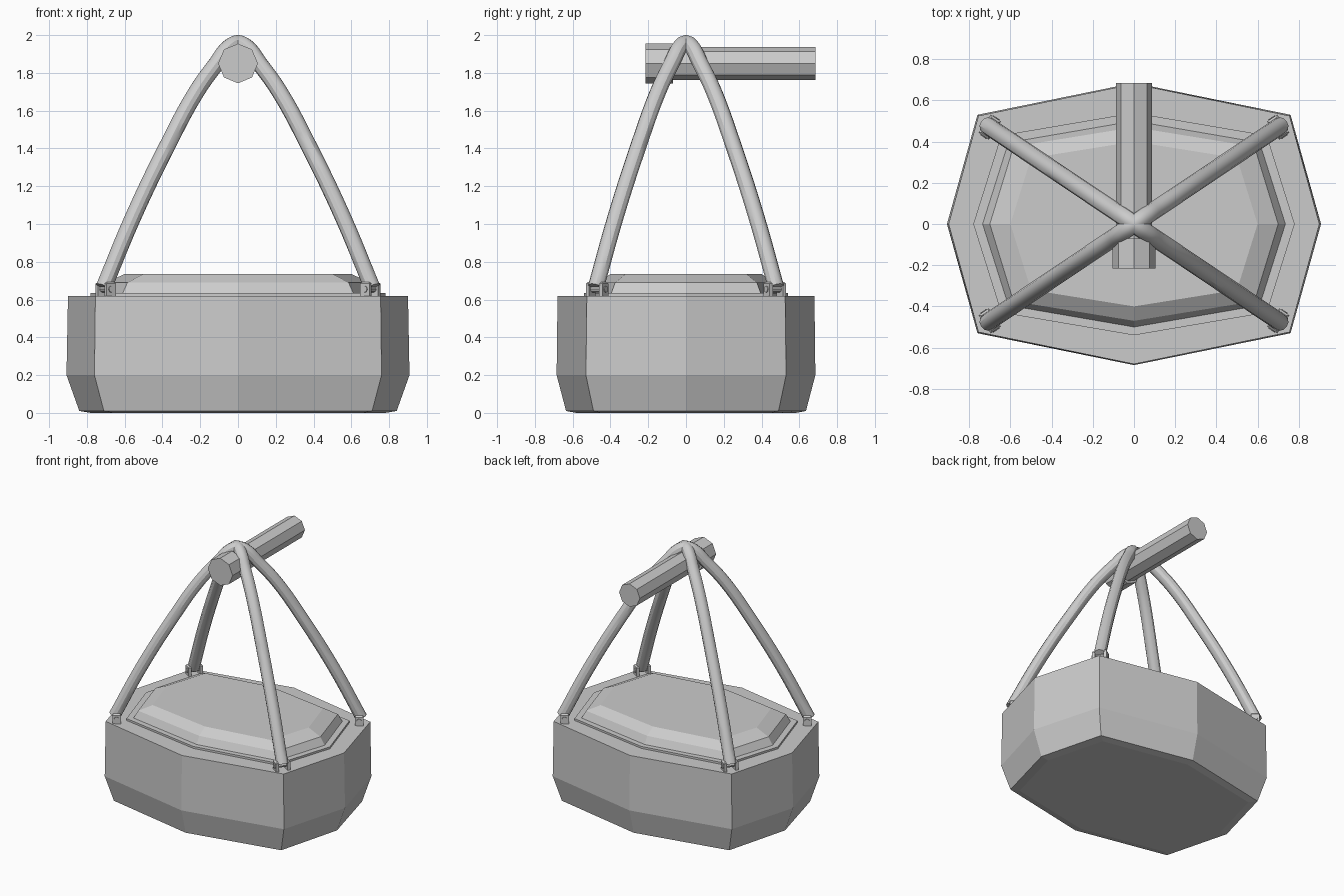
import bpy, bmesh
from math import pi, atan2, cos, sin
from mathutils import Matrix, Vector

if "Cube" in bpy.data.objects:
    bpy.data.objects.remove(bpy.data.objects["Cube"])


def add_object(name, bm):
    bmesh.ops.recalc_face_normals(bm, faces=bm.faces)
    me = bpy.data.meshes.new(name)
    bm.to_mesh(me)
    bm.free()
    ob = bpy.data.objects.new(name, me)
    bpy.context.collection.objects.link(ob)
    return ob


def octagon_loft(name, rings):
    """Each ring: half width, corner x, corner y, half depth, z."""
    bm = bmesh.new()
    loops = []
    for a, cx, cy, b, z in rings:
        pts = [(a, 0), (cx, cy), (0, b), (-cx, cy), (-a, 0), (-cx, -cy), (0, -b), (cx, -cy)]
        loops.append([bm.verts.new((x, y, z)) for x, y in pts])
    for lo, hi in zip(loops, loops[1:]):
        for i in range(8):
            j = (i + 1) % 8
            bm.faces.new((lo[i], lo[j], hi[j], hi[i]))
    bm.faces.new(loops[0][::-1])
    bm.faces.new(loops[-1])
    return add_object(name, bm)


def prism(name, profile, sides, matrix):
    """Turned solid with flat sides; profile holds (radius, height) pairs."""
    bm = bmesh.new()
    loops = [[bm.verts.new(matrix @ Vector((r * cos(2 * pi * i / sides), r * sin(2 * pi * i / sides), h)))
              for i in range(sides)] for r, h in profile]
    for lo, hi in zip(loops, loops[1:]):
        for i in range(sides):
            j = (i + 1) % sides
            bm.faces.new((lo[i], lo[j], hi[j], hi[i]))
    bm.faces.new(loops[0][::-1])
    bm.faces.new(loops[-1])
    return add_object(name, bm)


# Heavy eight-sided body with a tapered foot
octagon_loft("body", [
    (0.78, 0.66, 0.45, 0.58, 0.0),
    (0.84, 0.71, 0.49, 0.635, 0.01),
    (0.908, 0.76, 0.53, 0.685, 0.2),
    (0.90, 0.755, 0.525, 0.68, 0.62)])

# Raised lid: thin seat, steep edge, chamfer and flat top
octagon_loft("lid", [
    (0.78, 0.645, 0.43, 0.54, 0.60),
    (0.78, 0.645, 0.43, 0.54, 0.635),
    (0.735, 0.61, 0.395, 0.50, 0.635),
    (0.70, 0.585, 0.375, 0.47, 0.69),
    (0.60, 0.50, 0.32, 0.40, 0.735)])

# Two bent tubes crossing at the apex, each making two legs
half = [(1, 0.665), (0.78, 1.04), (0.53, 1.41), (0.31, 1.70), (0.16, 1.85), (0.06, 1.94)]
path = half + [(0, 1.957)] + [(-t, z) for t, z in reversed(half)]
for side, label in ((1, "a"), (-1, "b")):
    cu = bpy.data.curves.new("strap_" + label, 'CURVE')
    cu.dimensions = '3D'
    cu.bevel_depth = 0.043
    cu.bevel_resolution = 4
    cu.resolution_u = 5
    cu.use_fill_caps = True
    sp = cu.splines.new('BEZIER')
    sp.bezier_points.add(len(path) - 1)
    for p, (t, z) in zip(sp.bezier_points, path):
        p.co = (0.71 * t, 0.477 * t * side, z)
        p.handle_left_type = p.handle_right_type = 'AUTO'
    ob = bpy.data.objects.new("strap_" + label, cu)
    bpy.context.collection.objects.link(ob)
    bpy.ops.object.select_all(action='DESELECT')
    ob.select_set(True)
    bpy.context.view_layer.objects.active = ob
    bpy.ops.object.convert(target='MESH')
    bpy.ops.object.shade_smooth_by_angle()

# Corner brackets: a pair of cheeks joined by a pin
for sx in (1, -1):
    for sy in (1, -1):
        base = Matrix.Translation((0.70 * sx, 0.47 * sy, 0.655)) @ \
            Matrix.Rotation(atan2(0.477 * sy, 0.71 * sx), 4, 'Z')
        bm = bmesh.new()
        for s in (1, -1):
            bmesh.ops.create_cube(bm, size=1, matrix=base @ Matrix.Translation((0, 0.042 * s, 0)) @
                                  Matrix.Diagonal((0.06, 0.022, 0.078, 1)))
        bmesh.ops.bevel(bm, geom=[e for e in bm.edges if all(v.co.z > 0.66 for v in e.verts)],
                        offset=0.01, segments=1, affect='EDGES')
        add_object("bracket", bm)
        prism("bracket_pin", [(0.018, -0.058), (0.018, 0.058)], 8,
              base @ Matrix.Rotation(-pi / 2, 4, 'X'))

# Octagonal grip rod with a thicker front end
prism("handle", [(0.105, -0.215), (0.105, -0.07), (0.088, -0.07), (0.088, 0.685)], 8,
      Matrix.Translation((0, 0, 1.85)) @ Matrix.Rotation(-pi / 2, 4, 'X'))
